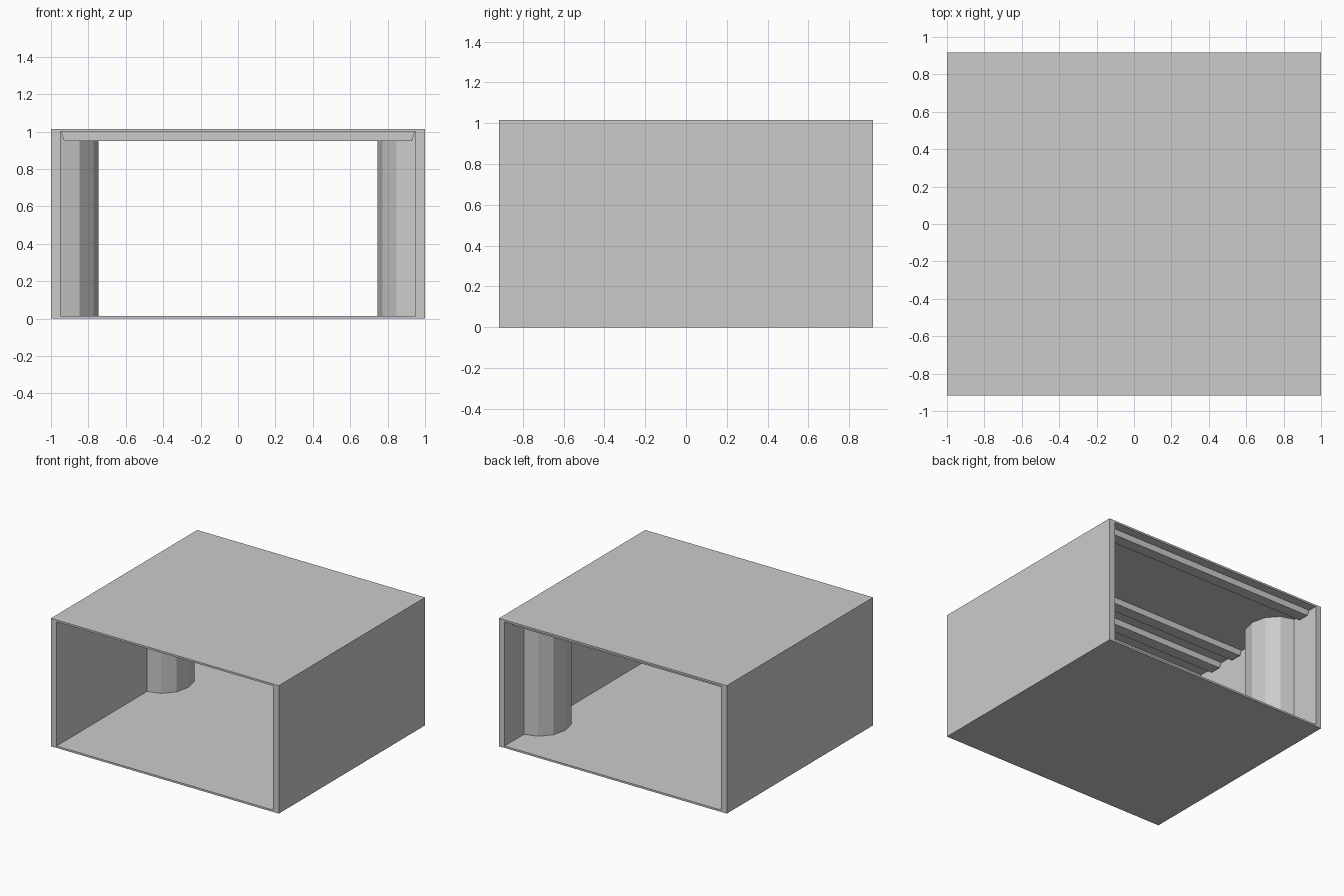
import bpy, bmesh, math
from mathutils import Vector

if "Cube" in bpy.data.objects:
    bpy.data.objects.remove(bpy.data.objects["Cube"])

W, D, H = 1.0, 0.917, 1.015      # half width, half depth, height
WALL, SLAB = 0.05, 0.015         # side wall and floor/roof thickness


def prism(name, profile, offset):
    """Extrude a closed 3D outline along an offset vector."""
    bm = bmesh.new()
    face = bm.faces.new([bm.verts.new(p) for p in profile])
    out = bmesh.ops.extrude_face_region(bm, geom=[face], use_keep_orig=True)
    verts = [g for g in out["geom"] if isinstance(g, bmesh.types.BMVert)]
    bmesh.ops.translate(bm, verts=verts, vec=Vector(offset))
    bmesh.ops.recalc_face_normals(bm, faces=bm.faces)
    mesh = bpy.data.meshes.new(name)
    bm.to_mesh(mesh)
    bm.free()
    ob = bpy.data.objects.new(name, mesh)
    bpy.context.collection.objects.link(ob)
    return ob


def tunnel_shell():
    """Rectangular tube, open at front and back."""
    def ring(x, z0, z1, y):
        return [bm.verts.new(p) for p in
                ((-x, y, z0), (x, y, z0), (x, y, z1), (-x, y, z1))]
    bm = bmesh.new()
    rings = [ring(W, 0, H, -D), ring(W, 0, H, D),
             ring(W - WALL, SLAB, H - SLAB, D), ring(W - WALL, SLAB, H - SLAB, -D)]
    for k in range(4):
        a, b = rings[k], rings[(k + 1) % 4]
        for i in range(4):
            j = (i + 1) % 4
            bm.faces.new((a[i], a[j], b[j], b[i]))
    bmesh.ops.recalc_face_normals(bm, faces=bm.faces)
    mesh = bpy.data.meshes.new("tunnel_shell")
    bm.to_mesh(mesh)
    bm.free()
    bpy.context.collection.objects.link(bpy.data.objects.new("tunnel_shell", mesh))


tunnel_shell()

# Half-round pillars against each side wall (half of a 12-sided column)
for side, label in ((-1, "left"), (1, "right")):
    outline = []
    for i in range(7):
        a = math.radians(-90 + 30 * i)
        outline.append((side * (W - WALL - 0.205 * math.cos(a)),
                        0.445 + 0.228 * math.sin(a), SLAB))
    prism(label + "_pillar", outline, (0, 0, H - 2 * SLAB))

# Ceiling beams across the width, ends slightly chamfered
z0, z1 = 0.95, H - SLAB
for n, y in enumerate((0.80, 0.04, -0.19, -0.42, -0.65)):
    outline = [(-0.93, y - 0.045, z0), (0.93, y - 0.045, z0),
               (0.94, y - 0.045, z0 + 0.03), (0.945, y - 0.045, z1),
               (-0.945, y - 0.045, z1), (-0.94, y - 0.045, z0 + 0.03)]
    prism(f"ceiling_beam_{n + 1}", outline, (0, 0.09, 0))
